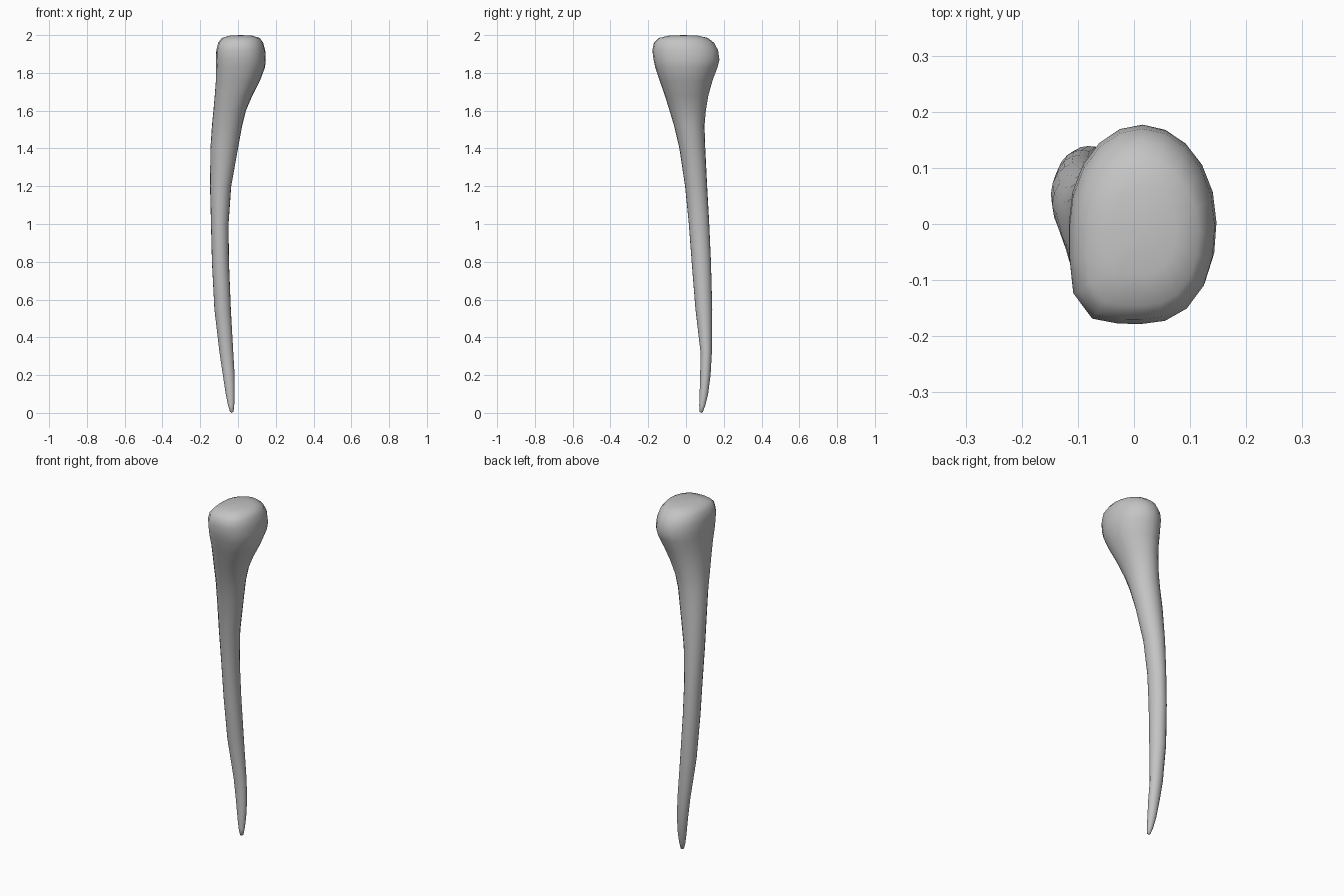
import bpy, bmesh, math

default_cube = bpy.data.objects.get("Cube")
if default_cube:
    bpy.data.objects.remove(default_cube, do_unlink=True)

SIDES = 20

# Cross-sections in hundredths: height, right edge, left edge, front edge, back edge
SECTIONS = [
    (0.6, -4.2, -2.4, 7.2, 9),
    (4, -5.3, -2, 7, 10.2),
    (10, -6.5, -1.8, 7.2, 11.7),
    (20, -8, -1.8, 7.5, 13),
    (32, -9.8, -2.5, 7.7, 13.7),
    (55, -12.5, -3.8, 5, 13.9),
    (80, -13.8, -4.8, 3, 13.2),
    (100, -14.3, -5, 1.5, 12.3),
    (120, -14.8, -3.6, -0.5, 11.2),
    (140, -14.6, 0, -3.5, 10.2),
    (152, -13.8, 2.2, -6.3, 9.8),
    (160, -13, 4.2, -8.7, 10.5),
    (168, -12.3, 7.6, -11.2, 12),
    (176, -11.7, 11.7, -14, 14.6),
    (183, -11.6, 14.3, -16.3, 17),
    (187, -11.6, 14.7, -17.2, 17.8),
    (192, -11.5, 14.4, -17.8, 17),
    (196, -10.5, 13.3, -17, 14.8),
    (198.5, -8.5, 11.5, -14.5, 11.5),
    (199.7, -4.5, 7.5, -9, 6.5),
]


def head_weight(z):
    """Blend from the round shaft (zero) to the squarer head (one)."""
    return min(1, max(0, (z - 1.5) / 0.35))


def section_point(angle, z, x0, x1, y0, y1):
    """Rounded section whose front right corner squares up towards the head."""
    c, s = math.cos(angle), math.sin(angle)
    power = 2
    if s < 0:
        power += head_weight(z) * (2.2 if c < 0 else 0.3)
    radius = (abs(c) ** power + abs(s) ** power) ** (-1 / power)
    # Shallow hollow in the back of the flaring neck
    facing = max(0, math.cos(angle - math.radians(65))) ** 6
    radius *= 1 - 0.07 * facing * math.exp(-((z - 1.76) / 0.08) ** 2)
    x = (x0 + x1) / 2 + radius * c * (x1 - x0) / 2
    y = (y0 + y1) / 2 + radius * s * (y1 - y0) / 2
    return x, y, z


def make_shaft():
    """Loft the sections and close both ends with a fan."""
    bm = bmesh.new()
    rings = []
    for section in SECTIONS:
        z, x0, x1, y0, y1 = (value / 100 for value in section)
        rings.append([
            bm.verts.new(section_point(math.tau * i / SIDES, z, x0, x1, y0, y1))
            for i in range(SIDES)
        ])
    for lower, upper in zip(rings, rings[1:]):
        for i in range(SIDES):
            j = (i + 1) % SIDES
            bm.faces.new((lower[i], lower[j], upper[j], upper[i]))
    for ring, height in ((rings[0], 0), (rings[-1], 2)):
        centre = sum((v.co for v in ring), ring[0].co * 0) / SIDES
        tip = bm.verts.new((centre.x, centre.y, height))
        for i in range(SIDES):
            bm.faces.new((ring[i], ring[(i + 1) % SIDES], tip))
    bmesh.ops.recalc_face_normals(bm, faces=bm.faces)
    for face in bm.faces:
        face.smooth = True
    mesh = bpy.data.meshes.new("tapered_bone")
    bm.to_mesh(mesh)
    bm.free()
    return mesh


# Plain grey bone colour
grey = bpy.data.materials.new("light grey")
grey.use_nodes = True
colour = (0.55, 0.55, 0.55, 1)
grey.diffuse_color = colour
grey.node_tree.nodes["Principled BSDF"].inputs["Base Color"].default_value = colour

bone = bpy.data.objects.new("tapered_bone", make_shaft())
bone.data.materials.append(grey)
bpy.context.collection.objects.link(bone)
